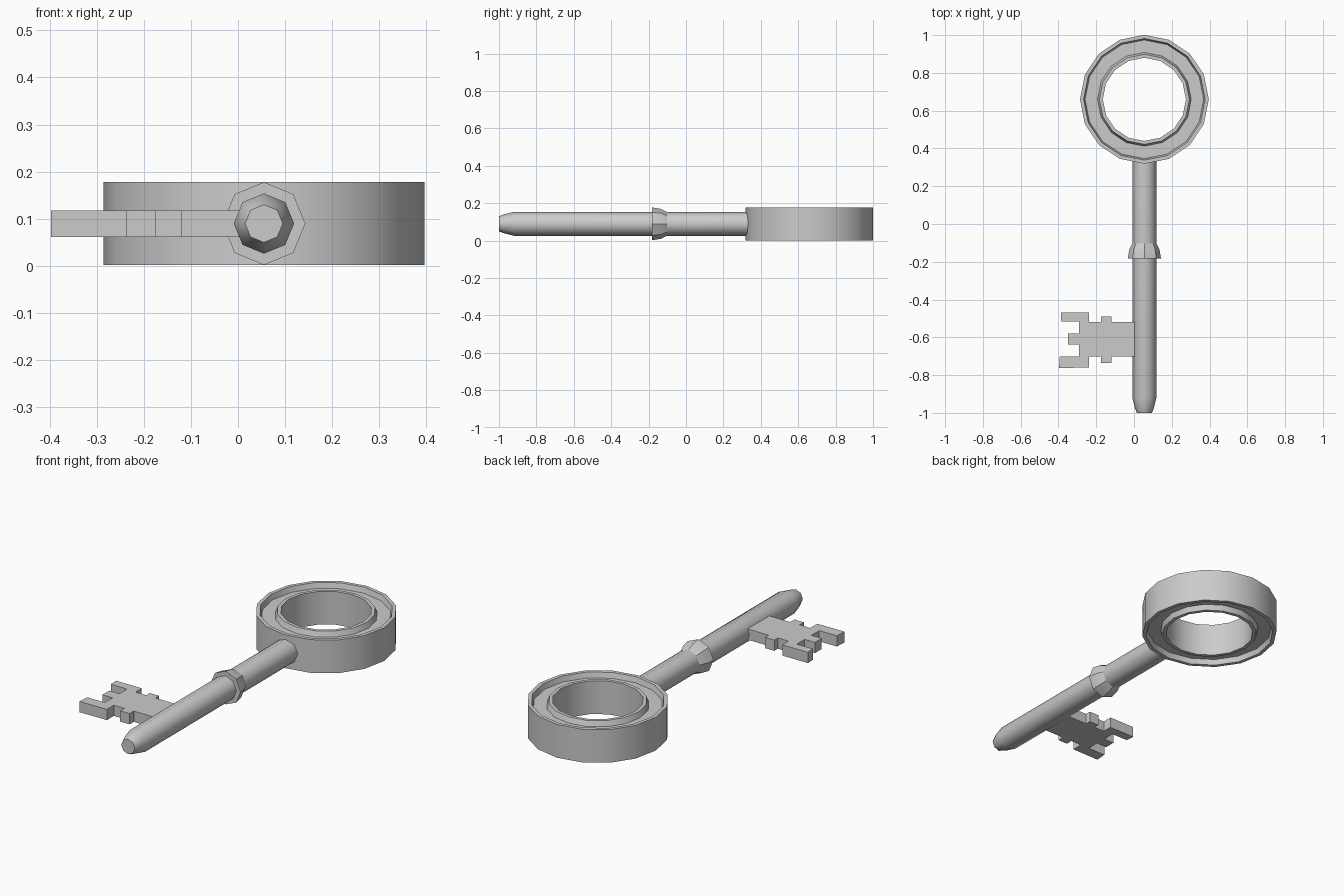
import bpy, bmesh
from math import sin, cos, tau, radians

if "Cube" in bpy.data.objects:
    bpy.data.objects.remove(bpy.data.objects["Cube"])

CX, CZ = 0.055, 0.09      # key axis
RING_Y = 0.66


def finish(name, bm, angle):
    bmesh.ops.recalc_face_normals(bm, faces=bm.faces)
    me = bpy.data.meshes.new(name)
    bm.to_mesh(me)
    bm.free()
    ob = bpy.data.objects.new(name, me)
    bpy.context.collection.objects.link(ob)
    bpy.ops.object.select_all(action='DESELECT')
    ob.select_set(True)
    bpy.context.view_layer.objects.active = ob
    if angle:
        bpy.ops.object.shade_smooth_by_angle(angle=radians(angle))
    return ob


def lathe(name, profile, sides, place, closed=False, angle=40):
    """Sweep (radius, height) points round an axis; place maps local to world."""
    bm = bmesh.new()
    rings = [[bm.verts.new(place(r * cos(tau * i / sides), r * sin(tau * i / sides), h))
              for i in range(sides)] for r, h in profile]
    pairs = list(zip(rings, rings[1:]))
    if closed:
        pairs.append((rings[-1], rings[0]))
    else:
        bm.faces.new(rings[0])
        bm.faces.new(rings[-1])
    for a, b in pairs:
        for i in range(sides):
            j = (i + 1) % sides
            bm.faces.new((a[i], a[j], b[j], b[i]))
    return finish(name, bm, angle)


def upright(x, y, h):
    return (CX + x, RING_Y + y, CZ + h)


def along_y(x, z, h):
    return (CX + x, h, CZ + z)


# Ring handle: rims raised on both faces around a recessed band
upper = [(0.22, 0.088), (0.238, 0.088), (0.248, 0.06),
         (0.314, 0.06), (0.322, 0.088), (0.341, 0.088)]
lower = [(r, -h) for r, h in reversed(upper)]
lathe("ring_handle", upper + lower, 16, upright, closed=True, angle=30)

# Shaft with tapered tip
lathe("shaft", [(0.04, -1.0), (0.05, -0.975), (0.064, -0.92), (0.064, 0.335)], 8, along_y, angle=65)

# Collar on the shaft
lathe("collar", [(0.06, -0.183), (0.088, -0.183), (0.08, -0.135), (0.063, -0.1)],
      8, along_y, angle=30)

# Toothed bit: outline extruded upward
outline = [(0.04, -0.52), (-0.12, -0.52), (-0.12, -0.49), (-0.175, -0.49),
           (-0.175, -0.52), (-0.237, -0.52), (-0.237, -0.468), (-0.387, -0.468),
           (-0.385, -0.515), (-0.29, -0.515), (-0.29, -0.58), (-0.35, -0.58),
           (-0.35, -0.637), (-0.29, -0.637), (-0.29, -0.702), (-0.393, -0.702),
           (-0.397, -0.762), (-0.237, -0.76), (-0.237, -0.702), (-0.175, -0.702),
           (-0.175, -0.737), (-0.12, -0.737), (-0.12, -0.702), (0.04, -0.702)]
bm = bmesh.new()
base = bm.faces.new([bm.verts.new((x, y, 0.061)) for x, y in outline])
geom = bmesh.ops.extrude_face_region(bm, geom=[base], use_keep_orig=True)["geom"]
bmesh.ops.translate(bm, vec=(0, 0, 0.057),
                    verts=[g for g in geom if isinstance(g, bmesh.types.BMVert)])
finish("bit", bm, 0)
